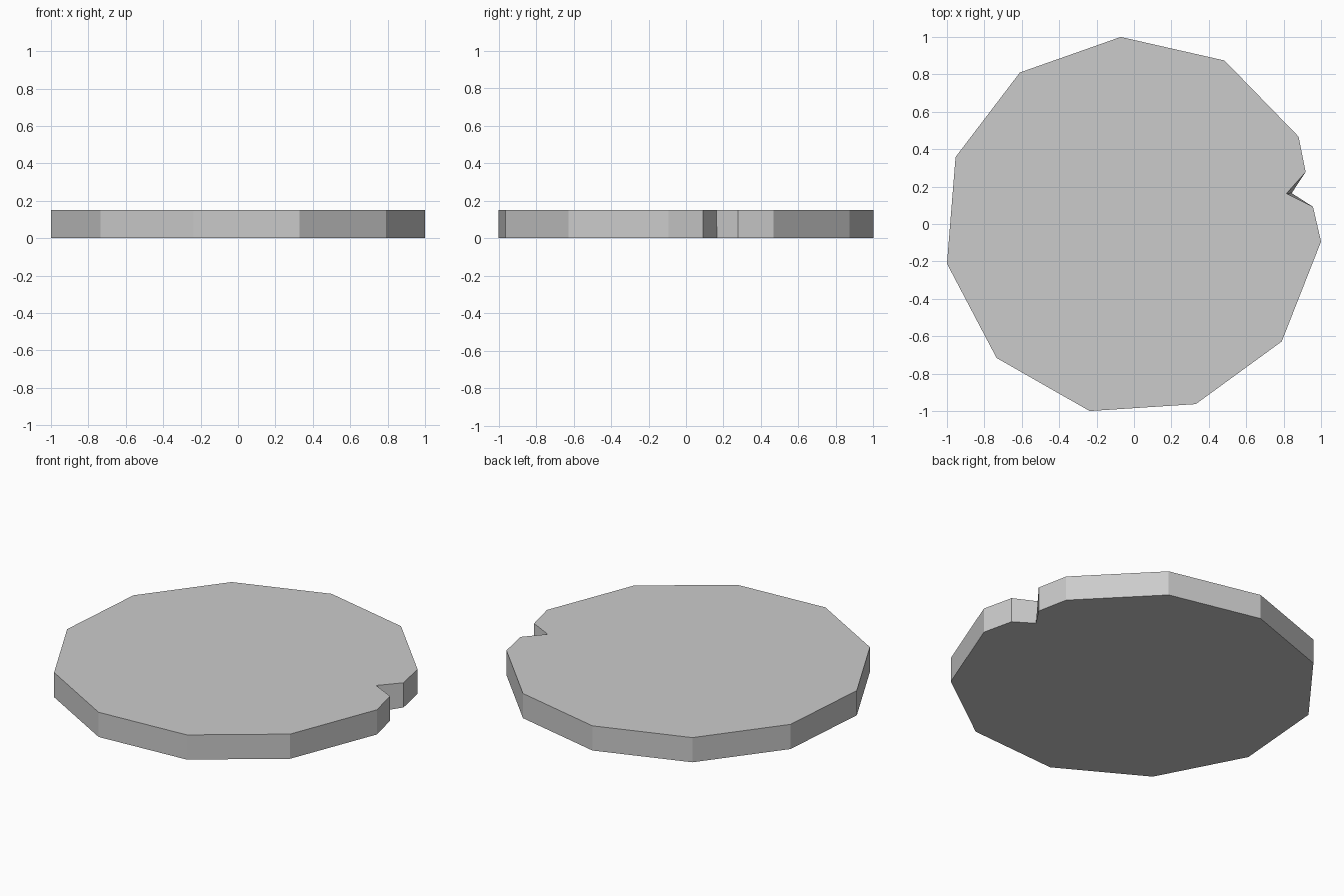
import bpy, bmesh

if "Cube" in bpy.data.objects:
    bpy.data.objects.remove(bpy.data.objects["Cube"])

HEIGHT = 0.15

# Eleven-sided outline, anticlockwise, ending with the notch on the right
outline = [(0.88, 0.467), (0.484, 0.874), (-0.071, 1.0), (-0.61, 0.81),
           (-0.954, 0.358), (-1.0, -0.212), (-0.735, -0.716), (-0.237, -1.0),
           (0.33, -0.963), (0.79, -0.628), (1.0, -0.094), (0.957, 0.092)]
notch_side = (0.918, 0.278)
notch_tip_top, notch_tip_bottom = (0.815, 0.163), (0.843, 0.165)

bm = bmesh.new()


def ring(tip, z):
    return [bm.verts.new((x, y, z)) for x, y in outline + [tip, notch_side]]


# Flat slab with a notch wall that leans inward towards the top
bottom = ring(notch_tip_bottom, 0)
top = ring(notch_tip_top, HEIGHT)
bm.faces.new(top)
bm.faces.new(bottom[::-1])
n = len(top)
for i in range(n):
    j = (i + 1) % n
    bm.faces.new((bottom[i], bottom[j], top[j], top[i]))
bmesh.ops.recalc_face_normals(bm, faces=bm.faces[:])

mesh = bpy.data.meshes.new("notched_pad")
bm.to_mesh(mesh)
bm.free()
bpy.context.collection.objects.link(bpy.data.objects.new("notched_pad", mesh))
